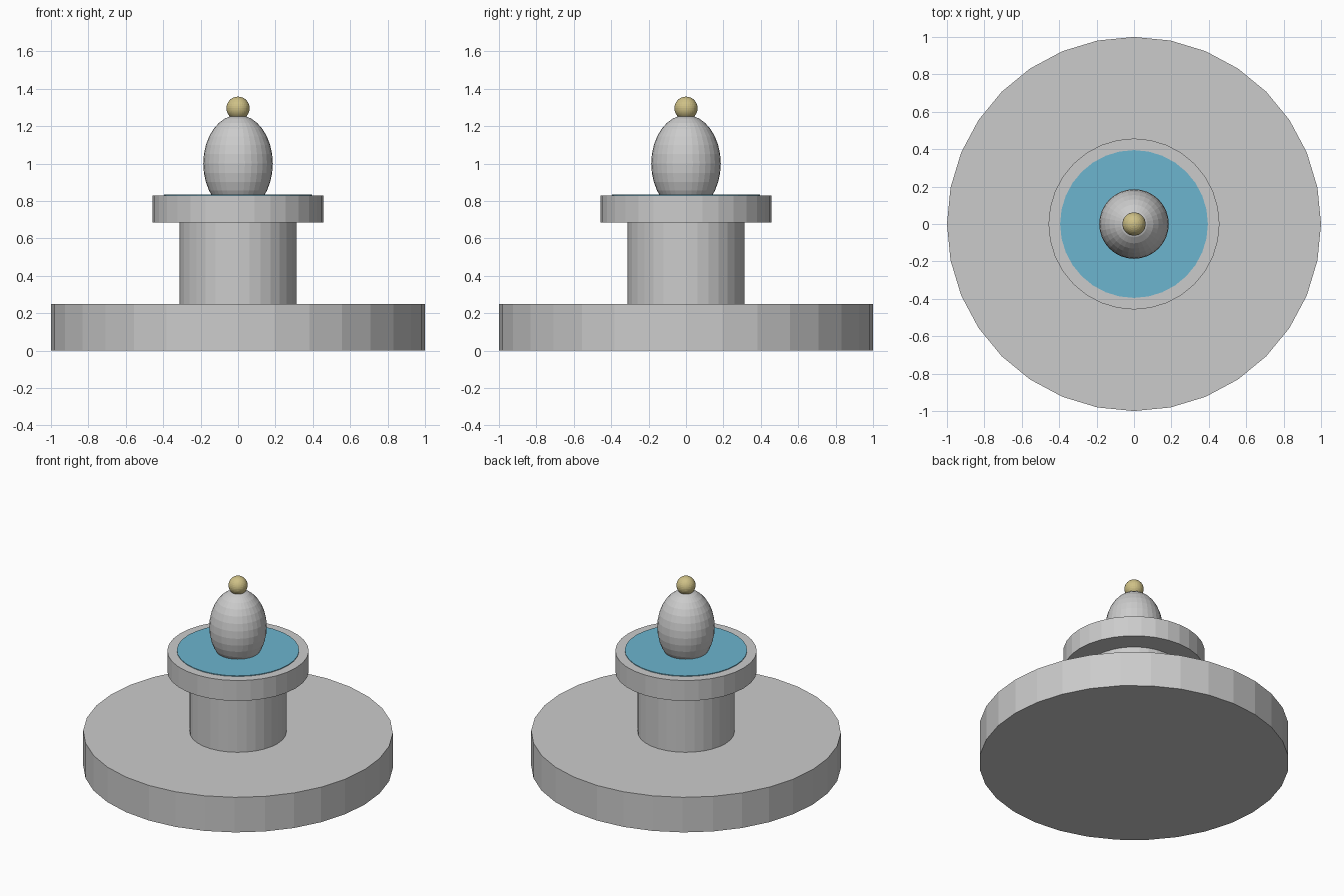
import bpy

if "Cube" in bpy.data.objects:
    bpy.data.objects.remove(bpy.data.objects["Cube"])


def colour(name, rgb):
    mat = bpy.data.materials.new(name)
    mat.diffuse_color = (*rgb, 1)
    mat.use_nodes = True
    mat.node_tree.nodes["Principled BSDF"].inputs["Base Color"].default_value = mat.diffuse_color
    return mat


def disc(name, radius, bottom, top, mat=None):
    bpy.ops.mesh.primitive_cylinder_add(
        vertices=32, radius=radius, depth=top - bottom,
        location=(0, 0, (bottom + top) / 2))
    ob = bpy.context.object
    ob.name = name
    if mat:
        ob.data.materials.append(mat)
    return ob


def ball(name, radius, height, z, mat=None):
    bpy.ops.mesh.primitive_uv_sphere_add(
        segments=32, ring_count=16, radius=1, location=(0, 0, z))
    ob = bpy.context.object
    ob.name = name
    ob.scale = (radius, radius, height)
    bpy.ops.object.transform_apply(location=False, rotation=False, scale=True)
    if mat:
        ob.data.materials.append(mat)
    return ob


water_blue = colour("water_blue", (0.15, 0.46, 0.62))
brass = colour("brass", (0.62, 0.53, 0.24))

# Stone tiers
disc("base", 1.0, 0, 0.25)
disc("stem", 0.312, 0.25, 0.684)
disc("bowl", 0.457, 0.684, 0.829)

# Water surface just above the bowl
disc("water", 0.395, 0.815, 0.834, water_blue)

# Egg-shaped centrepiece and finial
ball("centrepiece", 0.186, 0.26, 1.0)
ball("finial", 0.062, 0.062, 1.296, brass)
